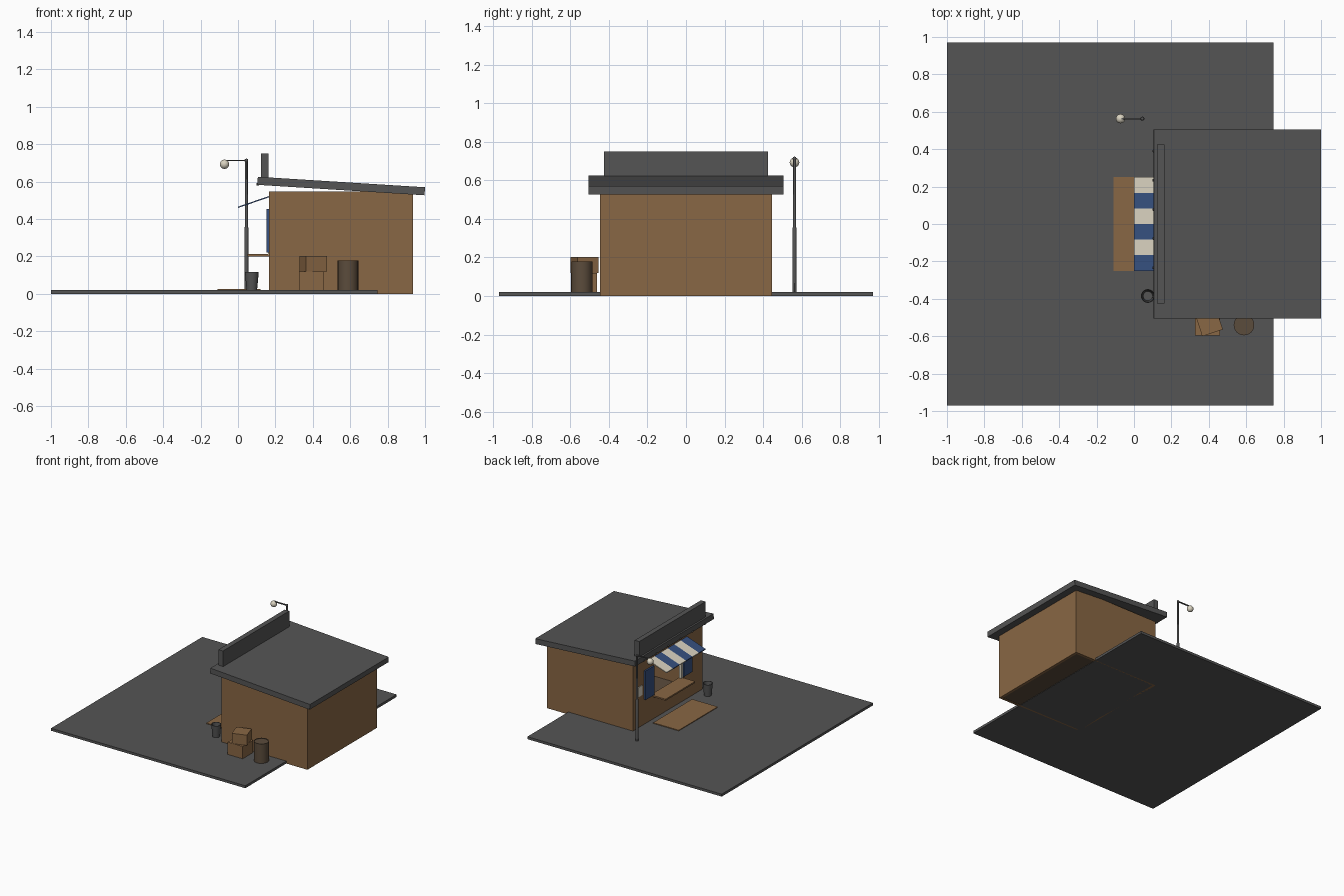
import bpy, bmesh, math
from mathutils import Vector, Matrix

if "Cube" in bpy.data.objects:
    bpy.data.objects.remove(bpy.data.objects["Cube"], do_unlink=True)


def material(name, r, g, b):
    m = bpy.data.materials.new(name)
    m.use_nodes = True
    m.diffuse_color = (r, g, b, 1)
    m.node_tree.nodes["Principled BSDF"].inputs["Base Color"].default_value = (r, g, b, 1)
    return m


GRAY = material("dark gray", 0.09, 0.09, 0.09)
WOOD = material("wood brown", 0.25, 0.135, 0.058)
DARK = material("dark brown", 0.105, 0.072, 0.045)
BLUE = material("awning blue", 0.037, 0.08, 0.21)
CREAM = material("cream", 0.70, 0.65, 0.53)


def finish(name, bm, mats, smooth=False):
    bmesh.ops.recalc_face_normals(bm, faces=bm.faces)
    mesh = bpy.data.meshes.new(name)
    bm.to_mesh(mesh)
    bm.free()
    obj = bpy.data.objects.new(name, mesh)
    bpy.context.collection.objects.link(obj)
    for m in mats:
        mesh.materials.append(m)
    if smooth:
        bpy.ops.object.select_all(action="DESELECT")
        obj.select_set(True)
        bpy.context.view_layer.objects.active = obj
        bpy.ops.object.shade_smooth_by_angle()
    return obj


def box(name, x, y, z, mat, turn=0):
    """Box from (low, high) ranges, turned about its own vertical axis."""
    bm = bmesh.new()
    size = [b - a for a, b in (x, y, z)]
    mid = Vector([(a + b) / 2 for a, b in (x, y, z)])
    m = Matrix.Translation(mid) @ Matrix.Rotation(turn, 4, "Z") @ Matrix.Diagonal((*size, 1))
    bmesh.ops.create_cube(bm, size=1, matrix=m)
    return finish(name, bm, [mat])


def slab(name, profile, y, mats, strips=1):
    """Extrude an x-z profile along y in strips of alternating colour."""
    bm = bmesh.new()
    step = (y[1] - y[0]) / strips
    rings = [[bm.verts.new((px, y[0] + i * step, pz)) for px, pz in profile]
             for i in range(strips + 1)]
    n = len(profile)
    for i in range(strips):
        for k in range(n):
            f = bm.faces.new((rings[i][k], rings[i][(k + 1) % n],
                              rings[i + 1][(k + 1) % n], rings[i + 1][k]))
            f.material_index = i % len(mats)
    bm.faces.new(rings[0])
    bm.faces.new(rings[-1]).material_index = (strips - 1) % len(mats)
    return finish(name, bm, mats)


def lathe(name, profile, at, mat, sides=24):
    """Revolve a radius-height profile about a vertical axis, closing both ends."""
    bm = bmesh.new()
    rings = []
    for r, z in profile:
        rings.append([bm.verts.new((at[0] + r * math.cos(math.tau * i / sides),
                                    at[1] + r * math.sin(math.tau * i / sides), z))
                      for i in range(sides)])
    for a, b in zip(rings, rings[1:]):
        for i in range(sides):
            j = (i + 1) % sides
            bm.faces.new((a[i], a[j], b[j], b[i]))
    bm.faces.new(rings[0])
    bm.faces.new(rings[-1])
    return finish(name, bm, [mat], True)


def ball(name, at, r, mat):
    bm = bmesh.new()
    bmesh.ops.create_uvsphere(bm, u_segments=16, v_segments=10, radius=r,
                              matrix=Matrix.Translation(at))
    return finish(name, bm, [mat], True)


# Ground and door mat
box("ground", (-1, 0.745), (-0.97, 0.97), (0, 0.02), GRAY)
box("mat", (-0.11, 0.12), (-0.25, 0.25), (0.02, 0.026), WOOD)

# Hollow kiosk walls with a serving window on the -x side
X0, X1, Y, TOP, T = 0.165, 0.935, 0.445, 0.547, 0.02
WIN_Y, WIN_LOW, WIN_HIGH = 0.19, 0.21, 0.45
box("floor", (X0 + T, X1 - T), (-Y + T, Y - T), (0.003, 0.022), DARK)
box("back_wall", (X1 - T, X1), (-Y, Y), (0, TOP), WOOD)
box("wall_under_window", (X0, X0 + T), (-WIN_Y, WIN_Y), (0, WIN_LOW), WOOD)
box("wall_over_window", (X0, X0 + T), (-WIN_Y, WIN_Y), (WIN_HIGH, TOP), WOOD)
for side, s in (("left", 1), ("right", -1)):
    def span(a, b):
        return tuple(sorted((s * a, s * b)))
    box(side + "_side_wall", (X0 + T, X1 - T), span(Y - T, Y), (0, TOP), WOOD)
    box(side + "_window_wall", (X0, X0 + T), span(WIN_Y, Y), (0, TOP), WOOD)
    box(side + "_window_frame", (X0 - 0.004, X0 + T), span(0.172, WIN_Y), (WIN_LOW, WIN_HIGH), CREAM)
    box(side + "_shutter", (0.152, X0), span(WIN_Y, 0.3), (0.22, 0.455), BLUE)
box("counter", (0.05, X0 + T), (-WIN_Y, WIN_Y), (0.2, 0.212), WOOD)
box("notice", (X0 - 0.005, X0), (0.33, 0.38), (0.27, 0.35), CREAM)

# Sloping roof, parapet and the small lamps along the eave
slab("roof", [(0.103, 0.583), (0.997, 0.527), (1.0, 0.57), (0.106, 0.626)],
     (-0.505, 0.505), [GRAY])
box("parapet", (0.122, 0.163), (-0.425, 0.425), (0.6, 0.75), GRAY)
for i in range(6):
    ball("eave_lamp", (0.106, -0.39 + i * 0.156, 0.586), 0.008, GRAY)

# Striped awning
slab("awning", [(0.0, 0.459), (0.168, 0.517), (0.168, 0.524), (0.0, 0.466)],
     (-0.25, 0.25), [BLUE, CREAM], 6)

# Street lamp
LX, LY = 0.045, 0.563
lathe("lamp_post", [(0.011, 0.02), (0.011, 0.35), (0.008, 0.36), (0.008, 0.71)],
      (LX, LY), GRAY, 12)
ball("lamp_post_cap", (LX, LY, 0.713), 0.010, GRAY)
box("lamp_arm", (-0.07, LX), (LY - 0.004, LY + 0.004), (0.709, 0.717), GRAY)
ball("lamp_globe", (-0.072, LY, 0.693), 0.025, CREAM)

# Open litter bin
lathe("litter_bin", [(0.028, 0.02), (0.037, 0.118), (0.033, 0.118), (0.025, 0.03)],
      (0.074, -0.385), GRAY)

# Barrel and stacked crates
lathe("barrel", [(0.055, 0.02), (0.055, 0.178), (0.051, 0.178), (0.051, 0.174)],
      (0.588, -0.54), DARK)
box("lower_crate", (0.325, 0.46), (-0.597, -0.462), (0.02, 0.12), WOOD)
box("upper_crate", (0.344, 0.46), (-0.585, -0.469), (0.12, 0.203), WOOD, math.radians(18))
